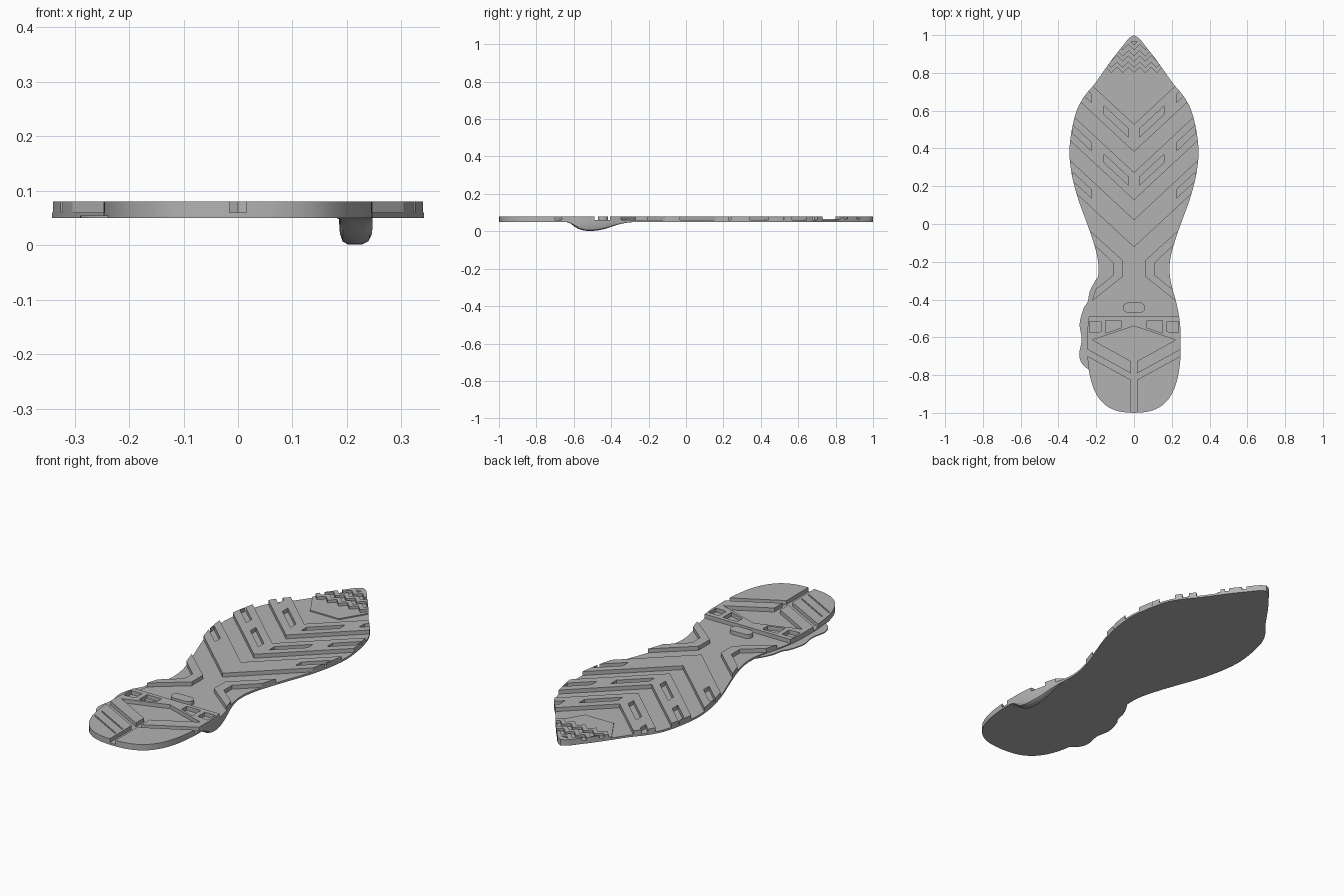
import bpy, bmesh, math
from mathutils import Vector

if "Cube" in bpy.data.objects:
    bpy.data.objects.remove(bpy.data.objects["Cube"])

BOTTOM, FLOOR, TOP = 0.05, 0.06, 0.08

rubber = bpy.data.materials.new("grey rubber")
rubber.use_nodes = True
GREY = (0.45, 0.45, 0.45, 1)
rubber.diffuse_color = GREY
rubber.node_tree.nodes["Principled BSDF"].inputs["Base Color"].default_value = GREY


def spline(pts, n=4):
    """Smooth curve through the points."""
    v = [Vector(p) for p in pts]
    v = [v[0]] + v + [v[-1]]
    out = []
    for a, b, c, d in zip(v, v[1:], v[2:], v[3:]):
        for i in range(n):
            t = i / n
            out.append(0.5 * (2*b + (c-a)*t + (2*a-5*b+4*c-d)*t*t + (3*b-a-3*c+d)*t**3))
    return [tuple(p) for p in out + [v[-1]]]


def flip(poly):
    return [(-x, y) for x, y in reversed(poly)]


def both(*polys):
    return [p for q in polys for p in (q, flip(q))]


def finish(name, bm):
    bmesh.ops.recalc_face_normals(bm, faces=bm.faces)
    me = bpy.data.meshes.new(name)
    bm.to_mesh(me)
    bm.free()
    me.materials.append(rubber)
    ob = bpy.data.objects.new(name, me)
    bpy.context.collection.objects.link(ob)
    return ob


def prism(name, polys, z0, z1):
    bm = bmesh.new()
    for poly in polys:
        f = bm.faces.new([bm.verts.new((x, y, z0)) for x, y in poly])
        r = bmesh.ops.extrude_face_region(bm, geom=[f])
        bmesh.ops.translate(bm, vec=(0, 0, z1 - z0),
                            verts=[e for e in r["geom"] if isinstance(e, bmesh.types.BMVert)])
    return finish(name, bm)


def cut(ob, cutter, op):
    """Apply a boolean and keep the resulting mesh."""
    m = ob.modifiers.new("cut", 'BOOLEAN')
    m.operation, m.object, m.solver = op, cutter, 'EXACT'
    dg = bpy.context.evaluated_depsgraph_get()
    dg.update()
    me = bpy.data.meshes.new_from_object(ob.evaluated_get(dg))
    ob.modifiers.clear()
    ob.data = me


def smooth(ob):
    bpy.ops.object.select_all(action='DESELECT')
    ob.select_set(True)
    bpy.context.view_layer.objects.active = ob
    bpy.ops.object.shade_smooth_by_angle(angle=math.radians(30))


# sole outline, right half from toe to heel
half = spline([(0, 1), (.03, .98), (.07, .93), (.11, .88), (.16, .81), (.21, .74), (.26, .68),
               (.3, .61), (.325, .52), (.34, .42), (.34, .34), (.325, .24), (.295, .13),
               (.255, .02), (.22, -.08), (.195, -.17), (.188, -.25), (.2, -.33), (.225, -.42),
               (.243, -.52), (.247, -.62), (.245, -.72), (.23, -.82), (.2, -.9), (.15, -.96),
               (.08, -.992), (0, -1)])
outline = half + [(-x, y) for x, y in half[-2:0:-1]]
smooth(prism("sole_base", [outline], BOTTOM, FLOOR))
trimmer = prism("trim_cutter", [outline], 0.0, 0.2)
trimmer.hide_render = True


def tread(name, polys, z1=TOP, slots=None, slot_floor=FLOOR):
    """Raised tread trimmed to the sole outline, with optional recesses."""
    ob = prism(name, polys, FLOOR - .002, z1)
    cut(ob, trimmer, 'INTERSECT')
    if slots:
        c = prism("slot_cutter", slots, slot_floor - .01 if slot_floor == FLOOR else slot_floor, .1)
        cut(ob, c, 'DIFFERENCE')
        bpy.data.objects.remove(c)
    smooth(ob)
    return ob


SLOPE = 0.93


def arm(x0, x1, low, high, slope=SLOPE):
    """Slanted strip on the right half."""
    return [(x0, low + x0*slope), (x1, low + x1*slope), (x1, high + x1*slope), (x0, high + x0*slope)]


def chevron(low, high, slope=SLOPE, w=.4):
    return [(0, low), (w, low + w*slope), (w, high + w*slope),
            (0, high), (-w, high + w*slope), (-w, low + w*slope)]


# forefoot chevrons with slots
for i, mid in enumerate((.455, .2, -.05)):
    slots = both(arm(.225, .325 if i else .4, mid - .022, mid + .022))
    if i < 2:
        slots += both(arm(.03, .16, mid - .022, mid + .022))
    tread(f"forefoot_chevron_{i + 1}", [chevron(mid - .073, mid + .073)], slots=slots)

# toe plate with zigzag bars
tread("toe_plate", [[(-.08, .69), (.08, .69), (.165, .83), (.16, 1.1), (-.16, 1.1), (-.165, .83)]], .066)
for i, y in enumerate((.80, .86, .92)):
    xs = [k * .03 for k in range(-6, 7)]
    zig = [(x, y + (.03 if k % 2 else 0)) for k, x in enumerate(xs)]
    tread(f"toe_zigzag_{i + 1}", [zig + [(x, v + .03) for x, v in reversed(zig)]])
tread("toe_tip", [[(-.1, .975), (0, .965), (.1, .975), (.1, 1.1), (-.1, 1.1)]])

# arch brackets at the waist
tread("arch_brackets", both([(.25, -.02), (.062, -.19), (.062, -.28), (.25, -.43),
                             (.25, -.385), (.11, -.27), (.11, -.205), (.25, -.075)]))

# oval stud
oval = []
for k in range(24):
    a = math.tau * k / 24
    oval.append((.027 * math.cos(a) + math.copysign(.032, math.cos(a)), -.443 + .027 * math.sin(a)))
tread("oval_stud", [oval])

# heel crossbar with four windows
tread("heel_crossbar", [[(-.3, -.49), (-.3, -.64), (0, -.54), (.3, -.64), (.3, -.49)]],
      slots=both([(.07, -.51), (.07, -.55), (.15, -.577), (.15, -.51)],
                 [(.175, -.515), (.175, -.57), (.235, -.575), (.235, -.515)]))

# heel chevron and split heel pad
tread("heel_chevron", both(arm(.016, .3, -.80, -.735, .55)))
pad = both([(.016, -.825), (.3, -.67), (.3, -1.1), (.016, -1.1)])
grooves = [flip(arm(.03, .215, y, y + .008, .55)) for y in (-.955, -.9)]
tread("heel_pad", pad, slots=grooves, slot_floor=.076)

# thin wavy flange beside the heel
wave = spline([(-.18, -.27), (-.205, -.3), (-.235, -.36), (-.245, -.41), (-.268, -.45), (-.288, -.53),
               (-.277, -.61), (-.29, -.69), (-.275, -.74), (-.235, -.775)])
smooth(prism("side_flange", [wave + [(-.18, -.77)]], BOTTOM, .055))

# curved fin under the inner edge
bm = bmesh.new()
profile = spline([(-.65, .0495), (-.62, .042), (-.58, .014), (-.53, .001), (-.48, .003), (-.43, .013),
                  (-.37, .033), (-.32, .044), (-.27, .0495)], 3)
rows = []
for y, z in profile:
    near = min(half, key=lambda p: abs(p[1] - y))
    k = half.index(near)
    a, b = (half[k - 1], near) if near[1] < y else (near, half[k + 1])
    xo = a[0] + (b[0] - a[0]) * (y - a[1]) / (b[1] - a[1])
    xi, d = .187 - .002, BOTTOM - z
    xi = min(xi, xo - .01)
    w = xo - xi
    section = [(0, 0), (.04, .6), (.12, .88), (.3, 1), (.75, 1), (.92, .9), (1, .7), (1, 0)]
    rows.append([bm.verts.new((xi + w*s, y, BOTTOM + .001 - d*t)) for s, t in section])
for r, q in zip(rows, rows[1:]):
    for j in range(len(r)):
        n = (j + 1) % len(r)
        bm.faces.new((r[j], r[n], q[n], q[j]))
bm.faces.new(rows[0])
bm.faces.new(rows[-1])
smooth(finish("under_fin", bm))

bpy.data.objects.remove(trimmer)
